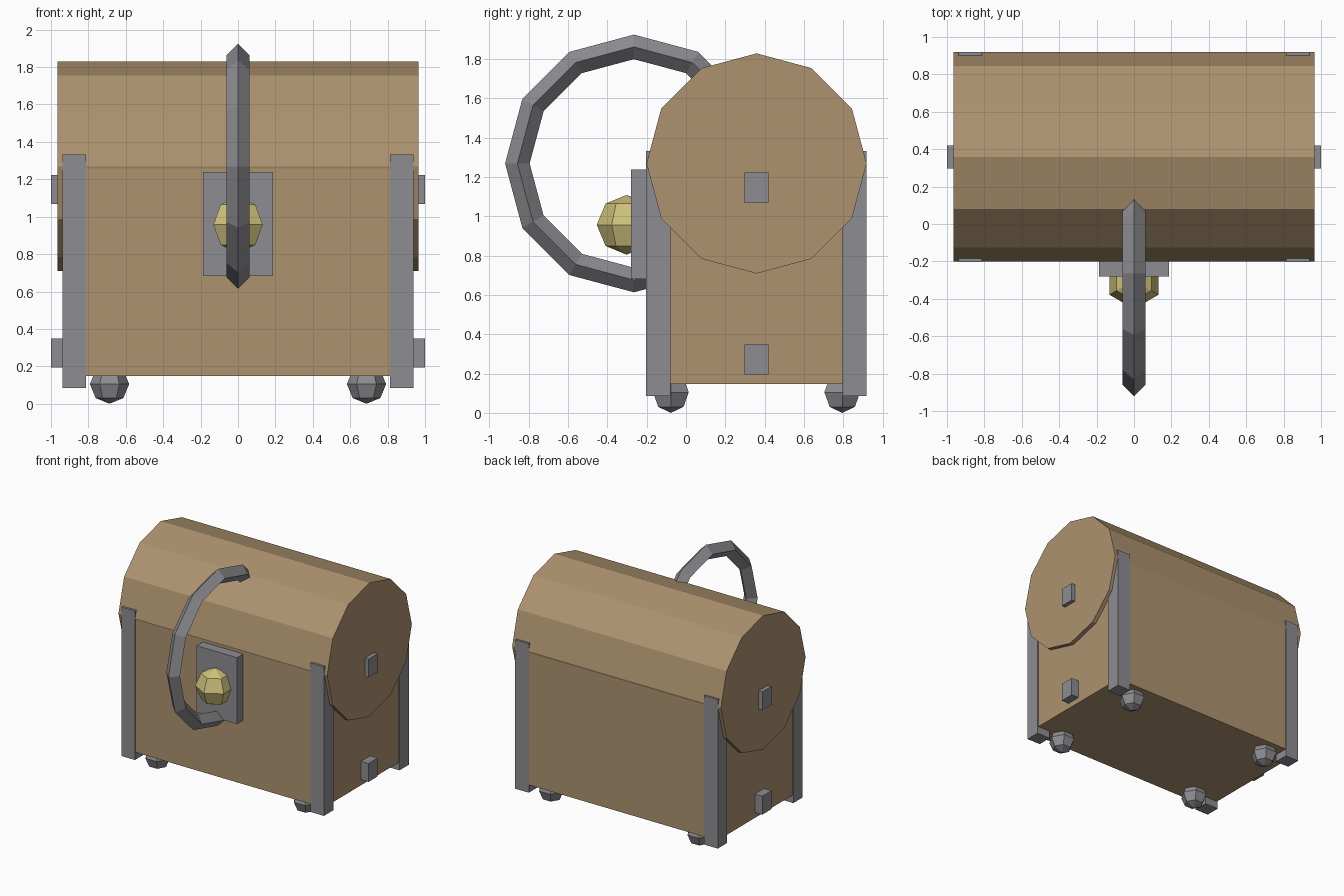
import bpy, bmesh, math
from mathutils import Matrix, Vector

if "Cube" in bpy.data.objects:
    bpy.data.objects.remove(bpy.data.objects["Cube"])


def material(name, rgb):
    m = bpy.data.materials.new(name)
    m.diffuse_color = (*rgb, 1)
    m.use_nodes = True
    m.node_tree.nodes["Principled BSDF"].inputs["Base Color"].default_value = m.diffuse_color
    return m


wood = material("wood", (0.42, 0.29, 0.16))
iron = material("iron", (0.27, 0.27, 0.29))
brass = material("brass", (0.62, 0.53, 0.20))


def finish(name, bm, mat):
    bmesh.ops.recalc_face_normals(bm, faces=bm.faces)
    me = bpy.data.meshes.new(name)
    bm.to_mesh(me)
    bm.free()
    me.materials.append(mat)
    ob = bpy.data.objects.new(name, me)
    bpy.context.collection.objects.link(ob)
    return ob


def box(name, x, y, z, mat):
    bm = bmesh.new()
    size = [b - a for a, b in (x, y, z)]
    mid = [(a + b) / 2 for a, b in (x, y, z)]
    bmesh.ops.create_cube(bm, size=1, matrix=Matrix.Translation(mid) @ Matrix.Diagonal((*size, 1)))
    return finish(name, bm, mat)


def ball(name, centre, r, turn, mat):
    # six-sided ball with rings at 45 degree steps
    bm = bmesh.new()
    c = Vector(centre)
    rings = []
    for lat in (-45, 0, 45):
        p = math.radians(lat)
        rings.append([bm.verts.new(c + r * Vector((
            math.cos(p) * math.cos(turn + i * math.pi / 3),
            math.cos(p) * math.sin(turn + i * math.pi / 3),
            math.sin(p)))) for i in range(6)])
    bottom = bm.verts.new(c - Vector((0, 0, r)))
    top = bm.verts.new(c + Vector((0, 0, r)))
    for i in range(6):
        j = (i + 1) % 6
        bm.faces.new((bottom, rings[0][j], rings[0][i]))
        bm.faces.new((top, rings[2][i], rings[2][j]))
        for a, b in zip(rings, rings[1:]):
            bm.faces.new((a[i], a[j], b[j], b[i]))
    return finish(name, bm, mat)


# chest body
box("chest_body", (-0.93, 0.93), (-0.198, 0.915), (0.148, 1.27), wood)

# barrel lid: twelve-sided drum lying along x
bm = bmesh.new()
ends = [[bm.verts.new((x, 0.359 + 0.56 * math.cos(i * math.pi / 6),
                       1.269 + 0.56 * math.sin(i * math.pi / 6))) for i in range(12)]
        for x in (-0.966, 0.966)]
for e in ends:
    bm.faces.new(e)
for i in range(12):
    j = (i + 1) % 12
    bm.faces.new((ends[0][i], ends[0][j], ends[1][j], ends[1][i]))
finish("barrel_lid", bm, wood)

# corner posts and feet
for sx, xs in ((-1, "left"), (1, "right")):
    for ys, y0, fy in (("front", -0.203, -0.077), ("back", 0.795, 0.795)):
        box(f"corner_post_{ys}_{xs}", sorted((sx * 0.812, sx * 0.938)),
            (y0, y0 + 0.124), (0.085, 1.332), iron)
        ball(f"foot_{ys}_{xs}", (sx * 0.687, fy, 0.105), 0.105, 0, iron)
    # side studs on the lid and body
    for part, z0 in (("lid", 1.068), ("body", 0.195)):
        box(f"{part}_stud_{xs}", sorted((sx * 0.87, sx * 1.0)),
            (0.297, 0.419), (z0, z0 + 0.154), iron)

# lock plate and knob
box("lock_plate", (-0.187, 0.187), (-0.28, -0.15), (0.682, 1.238), iron)
ball("lock_knob", (0, -0.302, 0.957), 0.152, math.pi / 2, brass)

# ring handle: twelve segments, diamond section
bm = bmesh.new()
loops = []
for i in range(12):
    a = i * math.pi / 6
    loop = []
    for k in range(4):
        b = k * math.pi / 2
        rad = 0.593 + 0.0625 * math.cos(b)
        loop.append(bm.verts.new((0.0625 * math.sin(b), -0.265 + rad * math.cos(a),
                                  1.269 + rad * math.sin(a))))
    loops.append(loop)
for i in range(12):
    p, q = loops[i], loops[(i + 1) % 12]
    for k in range(4):
        m = (k + 1) % 4
        bm.faces.new((p[k], p[m], q[m], q[k]))
finish("ring_handle", bm, iron)
